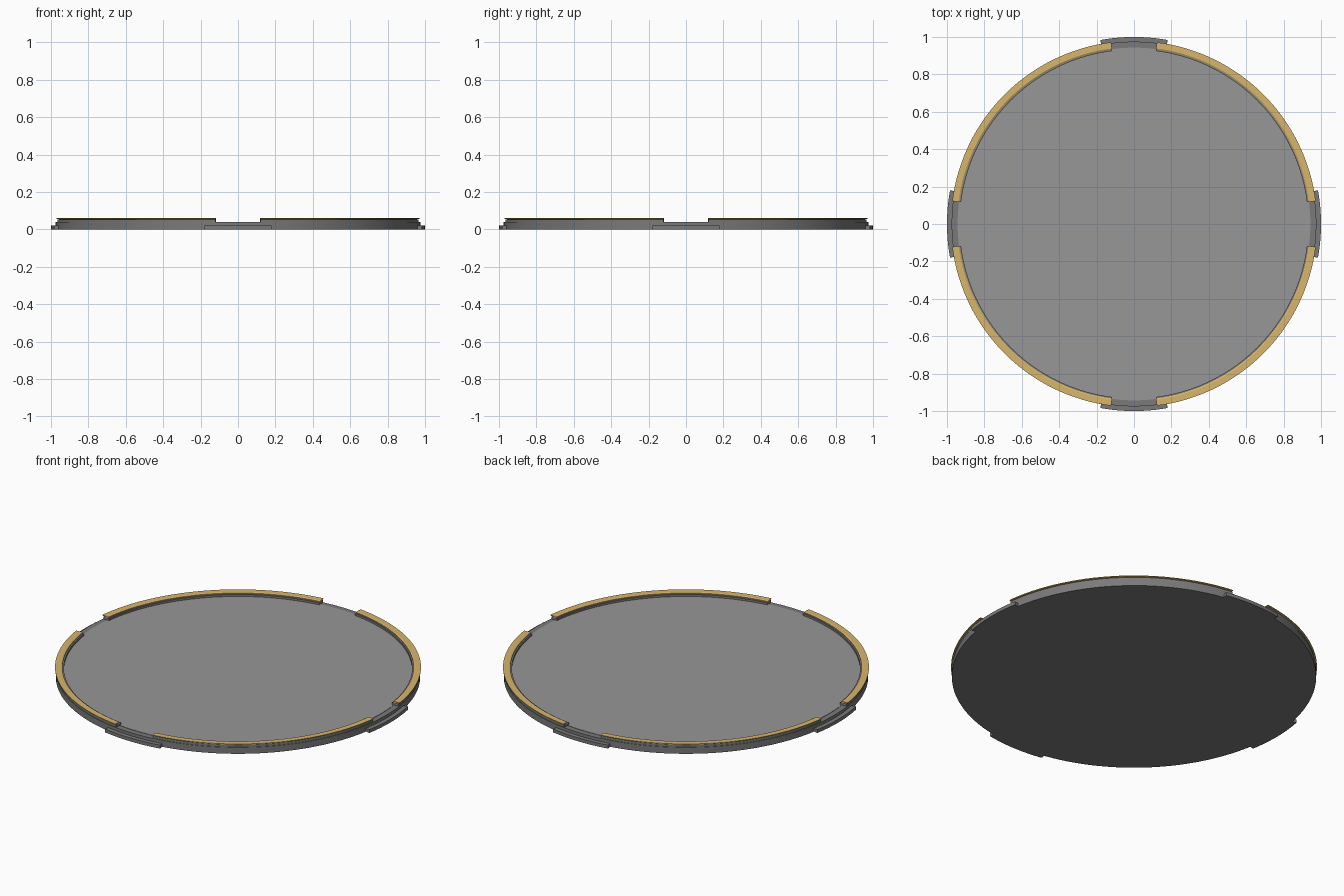
import bpy, bmesh
from math import sin, cos, pi, asin, radians

if "Cube" in bpy.data.objects:
    bpy.data.objects.remove(bpy.data.objects["Cube"])


def material(name, rgb):
    m = bpy.data.materials.new(name)
    m.diffuse_color = (*rgb, 1)
    m.use_nodes = True
    m.node_tree.nodes["Principled BSDF"].inputs["Base Color"].default_value = m.diffuse_color
    return m


gold = material("gold", (0.68, 0.46, 0.145))
dark = material("dark grey", (0.195, 0.195, 0.195))
mid = material("mid grey", (0.31, 0.31, 0.31))


def finish(bm, name, mat):
    bmesh.ops.recalc_face_normals(bm, faces=bm.faces)
    me = bpy.data.meshes.new(name)
    bm.to_mesh(me)
    bm.free()
    ob = bpy.data.objects.new(name, me)
    bpy.context.collection.objects.link(ob)
    me.materials.append(mat)
    bpy.ops.object.select_all(action='DESELECT')
    ob.select_set(True)
    bpy.context.view_layer.objects.active = ob
    bpy.ops.object.shade_smooth_by_angle(angle=radians(8))
    return ob


def arc(name, profile, a0, a1, steps, mat):
    """Sweep a closed (radius, z) profile around z, capping both ends."""
    bm = bmesh.new()
    rings = []
    for i in range(steps + 1):
        a = a0 + (a1 - a0) * i / steps
        rings.append([bm.verts.new((r * cos(a), r * sin(a), z)) for r, z in profile])
    n = len(profile)
    for p, q in zip(rings, rings[1:]):
        for k in range(n):
            bm.faces.new((p[k], p[(k + 1) % n], q[(k + 1) % n], q[k]))
    bm.faces.new(rings[0])
    bm.faces.new(rings[-1])
    return finish(bm, name, mat)


def disc(name, profile, steps, mat):
    """Stack of (radius, z) rings closed by flat caps."""
    bm = bmesh.new()
    rings = [[bm.verts.new((r * cos(2 * pi * i / steps), r * sin(2 * pi * i / steps), z))
              for i in range(steps)] for r, z in profile]
    for p, q in zip(rings, rings[1:]):
        for i in range(steps):
            j = (i + 1) % steps
            bm.faces.new((p[i], p[j], q[j], q[i]))
    bm.faces.new(rings[0])
    bm.faces.new(rings[-1])
    return finish(bm, name, mat)


# Dark base plate with a lighter top surface
disc("base_plate", [(0.975, 0), (0.975, 0.038)], 160, dark)
disc("top_surface", [(0.943, 0.03), (0.943, 0.04)], 160, mid)

gap = asin(0.12 / 0.96)
tab = asin(0.18)
for i in range(4):
    a = i * pi / 2
    # Raised wall and gold rail in each quadrant
    arc(f"rim_wall_{i + 1}", [(0.932, 0.03), (0.972, 0.03), (0.972, 0.052), (0.932, 0.052)],
        a + gap, a + pi / 2 - gap, 36, dark)
    arc(f"gold_rail_{i + 1}", [(0.94, 0.05), (0.979, 0.056), (0.979, 0.06), (0.946, 0.06), (0.94, 0.057)],
        a + gap, a + pi / 2 - gap, 36, gold)
    # Outer foot tab at each gap
    arc(f"foot_tab_{i + 1}", [(0.95, 0), (1.0, 0), (1.0, 0.02), (0.95, 0.02)],
        a - tab, a + tab, 12, dark)
